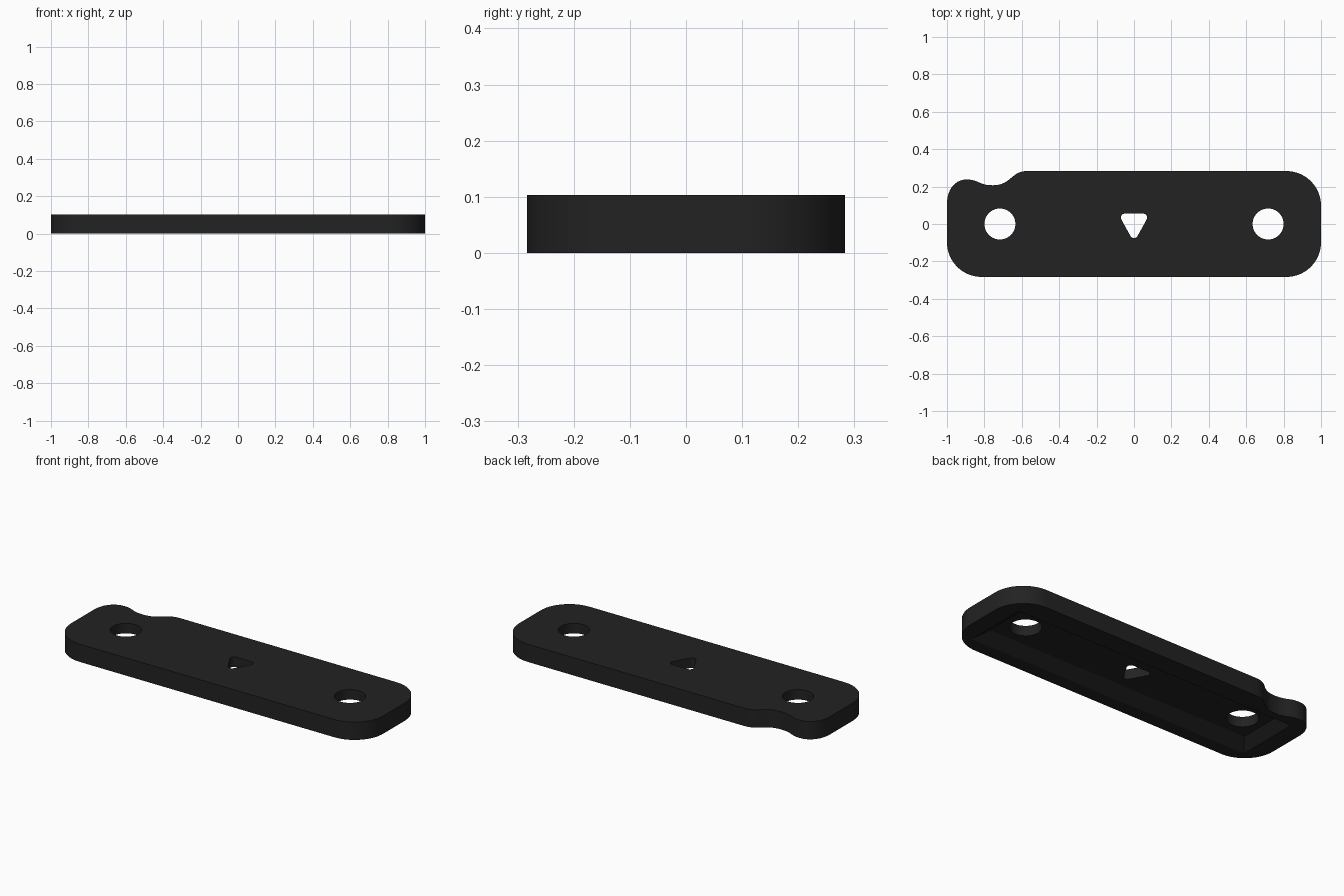
import bpy, bmesh, math
from mathutils import Vector
from mathutils.geometry import interpolate_bezier

if "Cube" in bpy.data.objects:
    bpy.data.objects.remove(bpy.data.objects["Cube"])

HEIGHT = 0.103


def arc(cx, cy, r, a0, a1, n=14):
    return [(cx + r * math.cos(math.radians(a0 + (a1 - a0) * i / n)),
             cy + r * math.sin(math.radians(a0 + (a1 - a0) * i / n))) for i in range(n + 1)]


def bezier(p0, h0, h1, p1, n=10):
    pts = interpolate_bezier(*[Vector((*p, 0)) for p in (p0, h0, h1, p1)], n)
    return [(p.x, p.y) for p in pts]


def loft(name, lower, upper, z0, z1):
    """Closed solid between two matching outlines (counter-clockwise)."""
    bm = bmesh.new()
    a = [bm.verts.new((x, y, z0)) for x, y in lower]
    b = [bm.verts.new((x, y, z1)) for x, y in upper]
    bm.faces.new(a[::-1])
    bm.faces.new(b)
    n = len(a)
    for i in range(n):
        j = (i + 1) % n
        bm.faces.new((a[i], a[j], b[j], b[i]))
    bmesh.ops.recalc_face_normals(bm, faces=bm.faces)
    mesh = bpy.data.meshes.new(name)
    bm.to_mesh(mesh)
    bm.free()
    ob = bpy.data.objects.new(name, mesh)
    bpy.context.collection.objects.link(ob)
    return ob


# Plate outline: three round corners, and a finger notch at the back left
R, Y = 0.185, 0.283
outline = arc(1 - R, -Y + R, R, -90, 0) + arc(1 - R, Y - R, R, 0, 90)
outline += bezier((-0.57, Y), (-0.66, Y), (-0.655, 0.207), (-0.755, 0.207), 16)
outline += bezier((-0.755, 0.207), (-0.83, 0.207), (-0.83, 0.238), (-0.895, 0.238), 12)[1:]
outline += bezier((-0.895, 0.238), (-0.96, 0.238), (-1, 0.18), (-1, 0.11), 12)[1:]
outline += arc(-1 + R, -Y + R, R, 180, 270)
plate = loft("plate", outline, outline, 0, HEIGHT)

# Underside recess with sloping walls
def box(x, y0, y1):
    return [(-x, y0), (x, y0), (x, y1), (-x, y1)]

cutters = [loft("recess_cutter", box(0.9, -0.205, 0.165), box(0.84, -0.135, 0.125), 0, 0.045)]
# Extend the mouth below the plate so the cut is clean
slope = 0.01 / 0.045
for v in cutters[0].data.vertices:
    if v.co.z < 0.001:
        v.co.x += math.copysign(0.06 * slope, v.co.x)
        v.co.y += -0.07 * slope if v.co.y < 0 else 0.04 * slope
        v.co.z = -0.01

# Two round holes
for side in (-1, 1):
    ring = arc(side * 0.717, 0, 0.083, 0, 360, 40)[:-1]
    cutters.append(loft("hole_cutter", ring, ring, -0.1, 0.2))

# Rounded triangular hole in the middle
tri = (arc(0.048, 0.034, 0.022, -30, 90, 8) + arc(-0.048, 0.034, 0.022, 90, 210, 8)
       + arc(0, -0.053, 0.022, 210, 330, 8))
cutters.append(loft("triangle_cutter", tri, tri, -0.1, 0.2))

for c in cutters:
    c.hide_render = True
    m = plate.modifiers.new("cut", 'BOOLEAN')
    m.operation, m.solver, m.object = 'DIFFERENCE', 'EXACT', c

# Bake the cuts and remove the cutters
bpy.context.view_layer.objects.active = plate
plate.select_set(True)
for c in cutters:
    c.select_set(False)
for m in list(plate.modifiers):
    bpy.ops.object.modifier_apply(modifier=m.name)
for c in cutters:
    bpy.data.objects.remove(c)

black = bpy.data.materials.new("black_plastic")
black.diffuse_color = (0.016, 0.016, 0.016, 1)
black.use_nodes = True
black.node_tree.nodes["Principled BSDF"].inputs["Base Color"].default_value = black.diffuse_color
plate.data.materials.clear()
plate.data.materials.append(black)
bpy.ops.object.shade_smooth_by_angle(angle=math.radians(30))
